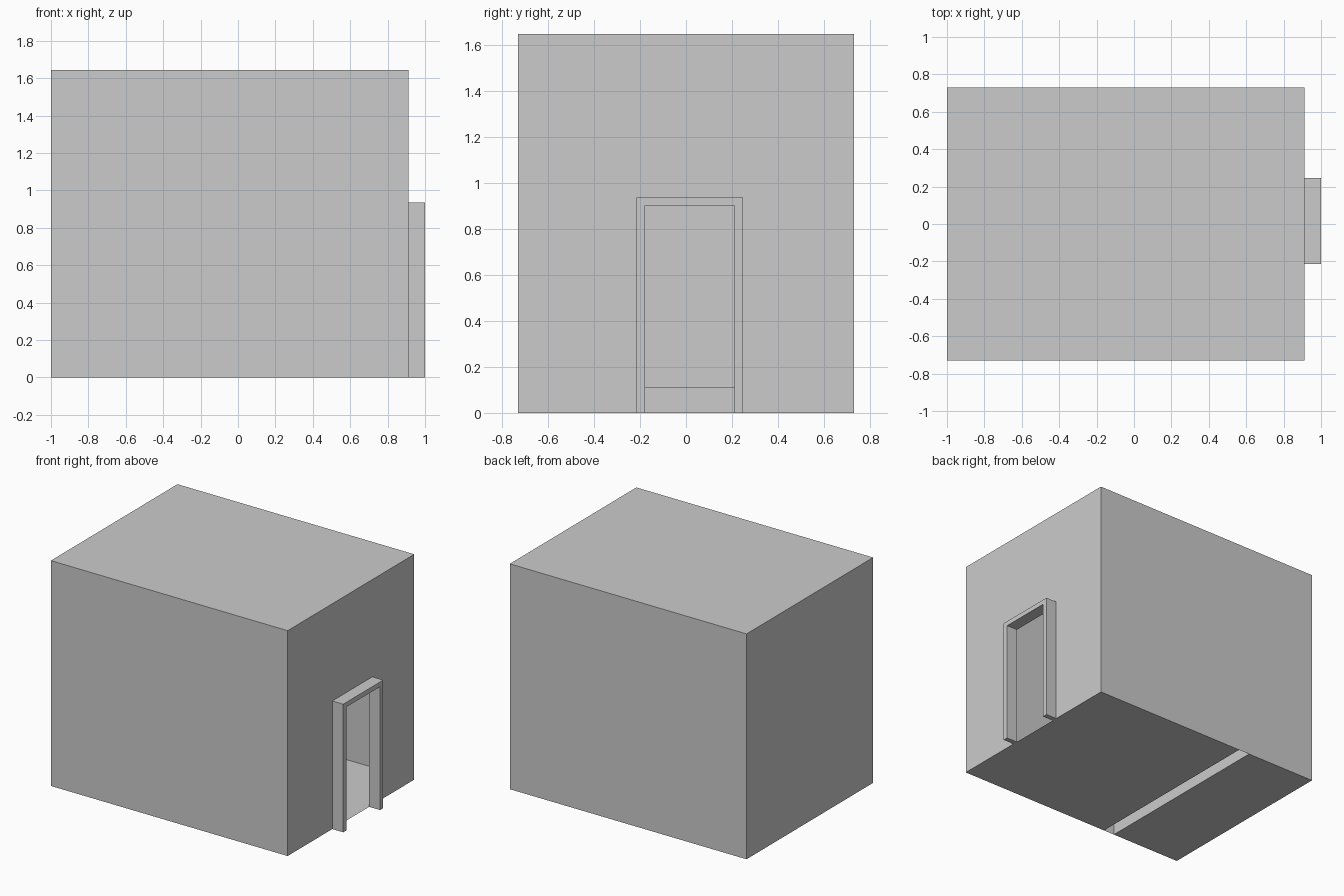
import bpy, bmesh

if "Cube" in bpy.data.objects:
    bpy.data.objects.remove(bpy.data.objects["Cube"])

XB, XF, W, H = -1.0, 0.912, 0.73, 1.645      # room back, front, half width, height
D0, D1, DH = -0.178, 0.21, 0.90              # door opening
T = 0.037                                    # door frame width


def finish(name, bm):
    bmesh.ops.recalc_face_normals(bm, faces=bm.faces)
    mesh = bpy.data.meshes.new(name)
    bm.to_mesh(mesh)
    bm.free()
    obj = bpy.data.objects.new(name, mesh)
    bpy.context.collection.objects.link(obj)
    return obj


def sheet(bm, *points):
    return bm.faces.new([bm.verts.new(p) for p in points])


def arch(x, y0, y1, top):
    """Outline of a panel standing on the ground with the doorway cut out."""
    yz = [(y0, 0), (y0, top), (y1, top), (y1, 0),
          (D1, 0), (D1, DH), (D0, DH), (D0, 0)]
    return [(x, y, z) for y, z in yz]


# Thin room walls and roof, with the doorway in the front wall
bm = bmesh.new()
for s in (-W, W):
    sheet(bm, (XB, s, 0), (XF, s, 0), (XF, s, H), (XB, s, H))
sheet(bm, (XB, -W, 0), (XB, W, 0), (XB, W, H), (XB, -W, H))
sheet(bm, (XB, -W, H), (XF, -W, H), (XF, W, H), (XB, W, H))
sheet(bm, *arch(XF, -W, W, H))
bmesh.ops.remove_doubles(bm, verts=bm.verts, dist=1e-4)
finish("room_shell", bm)

# Floor at the entrance, stopping short of the platform
bm = bmesh.new()
sheet(bm, (-0.34, -W, 0), (XF, -W, 0), (XF, W, 0), (-0.34, W, 0))
finish("entrance_floor", bm)

# Raised platform at the back: underside, riser and top
bm = bmesh.new()
PX, PH = -0.43, 0.112
profile = [(XB, 0), (PX, 0), (PX, PH), (XB, PH)]
for (xa, za), (xb, zb) in zip(profile, profile[1:]):
    sheet(bm, (xa, -W, za), (xb, -W, zb), (xb, W, zb), (xa, W, za))
bmesh.ops.remove_doubles(bm, verts=bm.verts, dist=1e-4)
finish("raised_platform", bm)

# Protruding door frame
bm = bmesh.new()
face = sheet(bm, *arch(XF, D0 - T, D1 + T, 0.935))
ext = bmesh.ops.extrude_face_region(bm, geom=[face], use_keep_orig=True)
bmesh.ops.translate(bm, vec=(1.0 - XF, 0, 0),
                    verts=[v for v in ext["geom"] if isinstance(v, bmesh.types.BMVert)])
finish("door_frame", bm)
